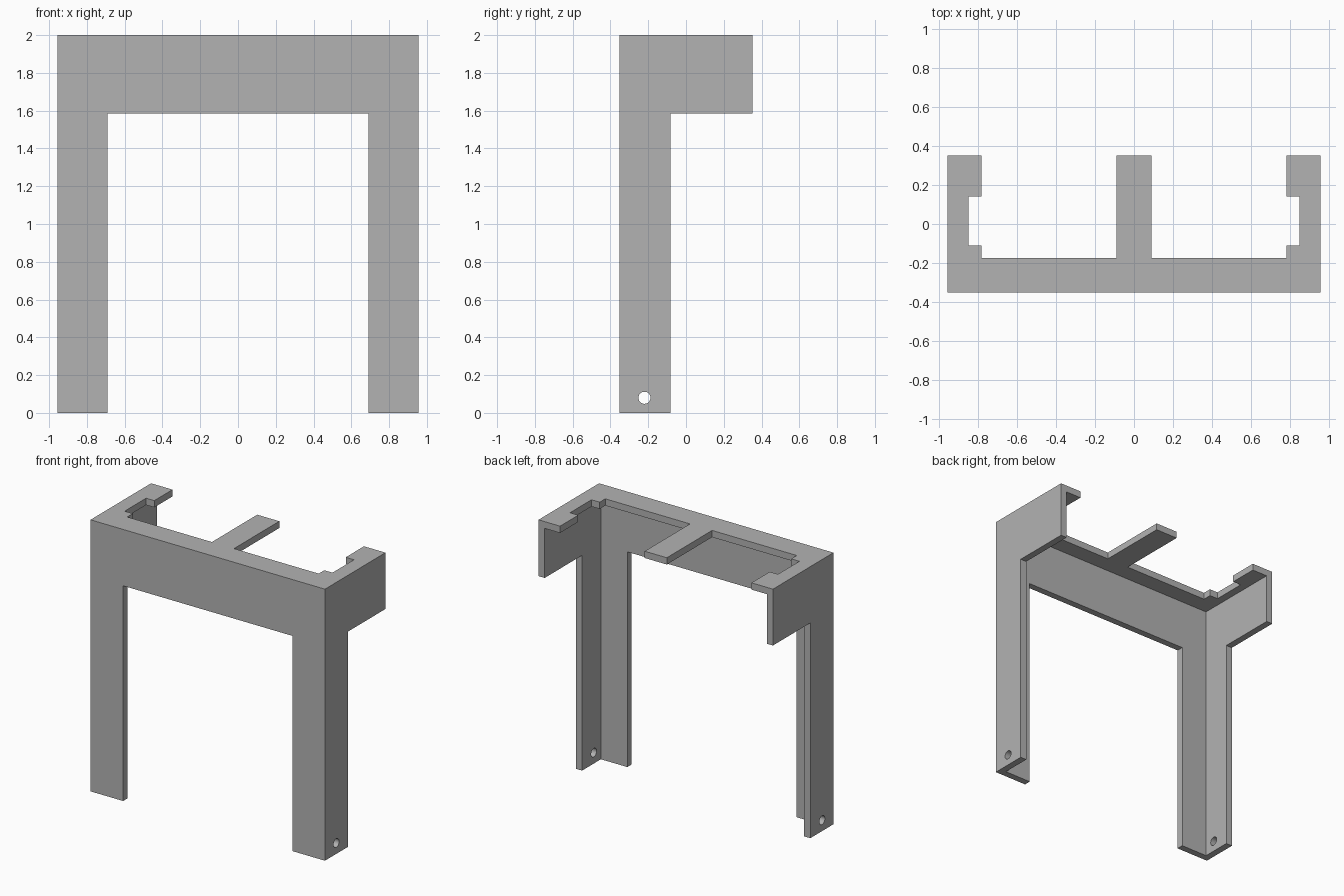
import bpy
import bmesh
import math
from mathutils import Matrix, Vector

cube = bpy.data.objects.get("Cube")
if cube:
    bpy.data.objects.remove(cube, do_unlink=True)

W, D, H = 0.955, 0.352, 2.0     # half width, half depth, height
T = 0.05                        # sheet thickness
BAND = 1.585                    # underside of the upper band
LEG_X, LEG_Y = 0.69, -0.083     # inner edges of the angle legs

grey = bpy.data.materials.new("plain grey")
grey.use_nodes = True
colour = (0.45, 0.45, 0.45, 1)
grey.diffuse_color = colour
grey.node_tree.nodes["Principled BSDF"].inputs["Base Color"].default_value = colour


def finish(name, bm):
    bmesh.ops.recalc_face_normals(bm, faces=bm.faces)
    mesh = bpy.data.meshes.new(name)
    bm.to_mesh(mesh)
    bm.free()
    mesh.materials.append(grey)
    obj = bpy.data.objects.new(name, mesh)
    bpy.context.collection.objects.link(obj)
    return obj


def sheet(name, outline, place, push):
    """Extrude a flat outline, placed in space by a function, along push."""
    bm = bmesh.new()
    face = bm.faces.new([bm.verts.new(place(a, b)) for a, b in outline])
    grown = bmesh.ops.extrude_face_region(bm, geom=[face])["geom"]
    bmesh.ops.translate(bm, vec=Vector(push),
                        verts=[v for v in grown if isinstance(v, bmesh.types.BMVert)])
    return finish(name, bm)


def mirrored(half):
    return half + [(-x, y) for x, y in reversed(half)]


# Front panel: two legs joined by the upper band
frame = sheet("stand_frame",
              mirrored([(LEG_X, BAND), (LEG_X, 0), (W, 0), (W, H)]),
              lambda x, z: (x, -D, z), (0, T, 0))

# Top plate: front rail, centre arm and notched side rails
top_plate = sheet("top_plate",
                  mirrored([(0.09, D), (0.09, -0.175), (0.78, -0.175), (0.78, -0.11),
                            (0.847, -0.11), (0.847, 0.14), (0.78, 0.14), (0.78, D),
                            (W, D), (W, -D)]),
                  lambda x, y: (x, y, H), (0, 0, -T))

# Side panels: leg flange with a wider upper band
side_outline = [(-D, 0), (LEG_Y, 0), (LEG_Y, BAND), (D, BAND), (D, H), (-D, H)]
sides = [sheet(name, side_outline, lambda y, z, s=s: (s * W, y, z), (-s * T, 0, 0))
         for name, s in (("left_side", 1), ("right_side", -1))]

# Screw hole cutter through both feet
bm = bmesh.new()
bmesh.ops.create_cone(bm, cap_ends=True, segments=32, radius1=0.032, radius2=0.032,
                      depth=2.4, matrix=Matrix.Translation((0, -0.22, 0.08))
                      @ Matrix.Rotation(math.pi / 2, 4, "Y"))
hole = finish("screw_hole_cutter", bm)
hole.hide_render = True

# Fuse the sheets into one body and drill the holes
tools = [top_plate] + sides + [hole]
for tool in tools:
    mod = frame.modifiers.new(tool.name, "BOOLEAN")
    mod.operation = "DIFFERENCE" if tool is hole else "UNION"
    mod.solver = "EXACT"
    mod.object = tool
bpy.context.view_layer.update()
body = bpy.data.meshes.new_from_object(
    frame.evaluated_get(bpy.context.evaluated_depsgraph_get()))
frame.modifiers.clear()
frame.data = body
for tool in tools:
    bpy.data.objects.remove(tool, do_unlink=True)

# Clean seams left on flat faces
bm = bmesh.new()
bm.from_mesh(body)
bmesh.ops.remove_doubles(bm, verts=bm.verts, dist=0.0001)
bmesh.ops.dissolve_limit(bm, angle_limit=0.01, verts=bm.verts, edges=bm.edges)
bm.to_mesh(body)
bm.free()

bpy.ops.object.select_all(action="DESELECT")
frame.select_set(True)
bpy.context.view_layer.objects.active = frame
bpy.ops.object.shade_smooth_by_angle(angle=math.radians(30))
